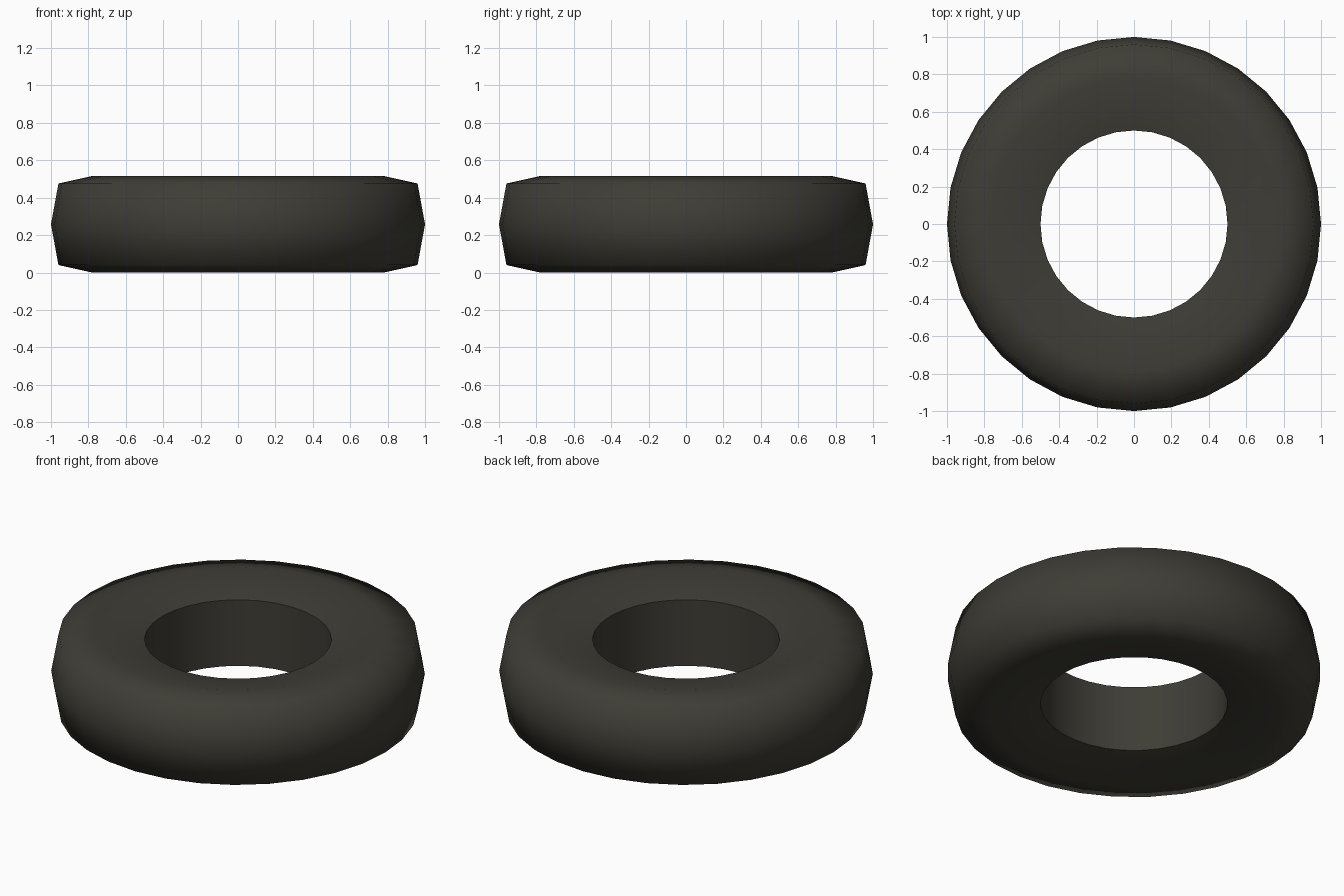
import bpy, bmesh, math

if "Cube" in bpy.data.objects:
    bpy.data.objects.remove(bpy.data.objects["Cube"])

SEG = 32
MID = 0.258
# upper half of the tyre section (radius, height above mid plane), inner rim to tread centre
half = [(0.5, 0.195), (0.78, 0.258), (0.96, 0.218)]
section = [(r, MID + h) for r, h in half] + [(1.0, MID)] + [(r, MID - h) for r, h in reversed(half)]

# spin the closed section round z
bm = bmesh.new()
rings = []
for i in range(SEG):
    a = 2 * math.pi * i / SEG
    rings.append([bm.verts.new((r * math.cos(a), r * math.sin(a), z)) for r, z in section])
n = len(section)
for i in range(SEG):
    p, q = rings[i], rings[(i + 1) % SEG]
    for k in range(n):
        m = (k + 1) % n
        bm.faces.new((p[k], p[m], q[m], q[k]))
bmesh.ops.recalc_face_normals(bm, faces=bm.faces)

# smooth everywhere, sharp only round the two edges of the hole
for f in bm.faces:
    f.smooth = True
for e in bm.edges:
    if all(v.co.xy.length < 0.51 for v in e.verts) and abs(e.verts[0].co.z - e.verts[1].co.z) < 0.01:
        e.smooth = False

mesh = bpy.data.meshes.new("tyre")
bm.to_mesh(mesh)
bm.free()
tyre = bpy.data.objects.new("tyre", mesh)
bpy.context.collection.objects.link(tyre)

rubber = bpy.data.materials.new("dark rubber")
rubber.diffuse_color = (0.048, 0.046, 0.036, 1)
rubber.use_nodes = True
rubber.node_tree.nodes["Principled BSDF"].inputs["Base Color"].default_value = rubber.diffuse_color
mesh.materials.append(rubber)
